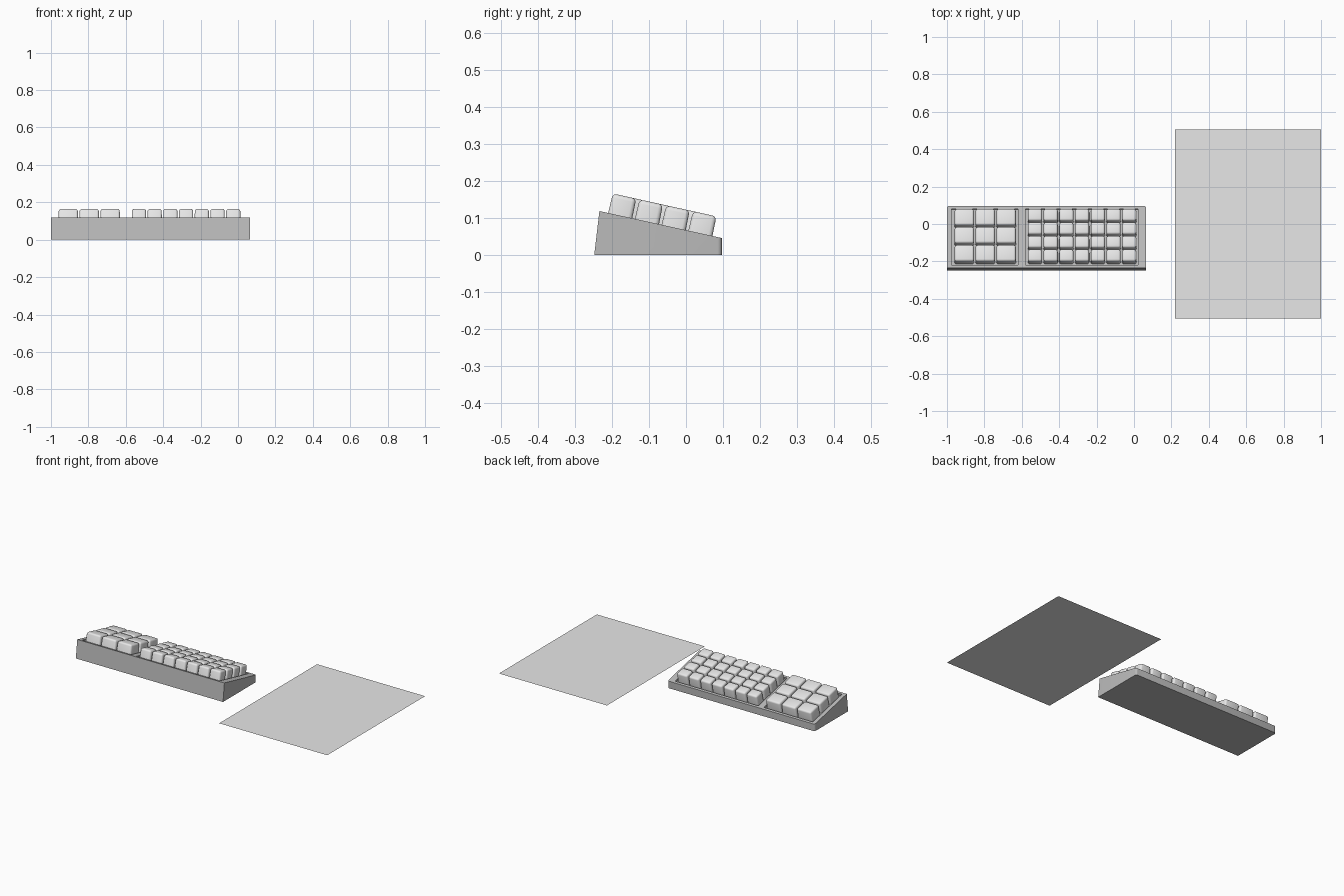
import bpy, bmesh, math
from mathutils import Matrix, Vector

if "Cube" in bpy.data.objects:
    bpy.data.objects.remove(bpy.data.objects["Cube"])


def material(name, v):
    m = bpy.data.materials.new(name)
    m.diffuse_color = (v, v, v, 1)
    m.use_nodes = True
    m.node_tree.nodes["Principled BSDF"].inputs["Base Color"].default_value = m.diffuse_color
    return m


LIGHT = material("light grey", 0.8)
DARK = material("mid grey", 0.5)

# sloped frame of the case top: origin at the high edge, y runs down the slope
SLOPE = math.atan2(0.119 - 0.046, 0.331)
FRAME = Matrix.Translation((0, -0.234, 0.119)) @ Matrix.Rotation(-SLOPE, 4, 'X')


def finish(bm, name, mat):
    bmesh.ops.recalc_face_normals(bm, faces=bm.faces)
    me = bpy.data.meshes.new(name)
    bm.to_mesh(me)
    bm.free()
    me.materials.append(mat)
    ob = bpy.data.objects.new(name, me)
    bpy.context.collection.objects.link(ob)
    return ob


def box(bm, x0, x1, y0, y1, z0, z1):
    mat = Matrix.Translation(((x0 + x1) / 2, (y0 + y1) / 2, (z0 + z1) / 2)) \
        @ Matrix.Diagonal((x1 - x0, y1 - y0, z1 - z0, 1))
    return bmesh.ops.create_cube(bm, size=1, matrix=mat)['verts']


def smooth(ob, angle):
    bpy.ops.object.select_all(action='DESELECT')
    ob.select_set(True)
    bpy.context.view_layer.objects.active = ob
    bpy.ops.object.shade_smooth_by_angle(angle=math.radians(angle))


# wedge-shaped case, rounded upright edges at the low side
bm = bmesh.new()
profile = [(-0.248, 0), (0.097, 0), (0.097, 0.046), (-0.234, 0.119)]
face = bm.faces.new([bm.verts.new((-1, y, z)) for y, z in profile])
ext = bmesh.ops.extrude_face_region(bm, geom=[face])['geom']
bmesh.ops.translate(bm, vec=(1.065, 0, 0),
                    verts=[g for g in ext if isinstance(g, bmesh.types.BMVert)])
low = [e for e in bm.edges if all(v.co.y > 0.09 for v in e.verts)
       and abs(e.verts[0].co.x - e.verts[1].co.x) < 0.01]
bmesh.ops.bevel(bm, geom=low, offset=0.012, segments=4, profile=0.5, affect='EDGES')
case = finish(bm, "case", DARK)

# two shallow trays sunk into the sloping top
bm = bmesh.new()
for x0, x1 in ((-0.975, -0.62), (-0.58, 0.022)):
    box(bm, x0, x1, 0.015, 0.323, -0.015, 0.05)
bm.transform(FRAME)
cutter = finish(bm, "tray_cutter", DARK)
cutter.hide_render = True
cutter.hide_viewport = True
mod = case.modifiers.new("trays", 'BOOLEAN')
mod.operation = 'DIFFERENCE'
mod.solver = 'EXACT'
mod.object = cutter
bpy.context.view_layer.objects.active = case
bpy.ops.object.modifier_apply(modifier=mod.name)
bpy.data.objects.remove(cutter)
smooth(case, 30)


# blocks of soft-edged keys
def key_block(name, x0, x1, cols, rows, gap=0.007):
    bm = bmesh.new()
    v0, v1 = 0.024, 0.313
    px, pv = (x1 - x0 + gap) / cols, (v1 - v0 + gap) / rows
    for i in range(cols):
        for j in range(rows):
            a, b = x0 + i * px, v0 + j * pv
            vs = box(bm, a, a + px - gap, b, b + pv - gap, -0.015, 0.054)
            c = Vector((a + (px - gap) / 2, b + (pv - gap) / 2, 0))
            for v in vs:
                if v.co.z > 0:
                    v.co.x = c.x + (v.co.x - c.x) * 0.97
                    v.co.y = c.y + (v.co.y - c.y) * 0.97
    edges = [e for e in bm.edges if any(v.co.z > 0 for v in e.verts)]
    bmesh.ops.bevel(bm, geom=edges, offset=0.011, segments=3, profile=0.5, affect='EDGES')
    bm.transform(FRAME)
    smooth(finish(bm, name, LIGHT), 60)


key_block("large_keys", -0.96, -0.631, 3, 3)
key_block("small_keys", -0.568, 0.013, 7, 4)

# flat sheet lying beside the keypad
bm = bmesh.new()
bm.faces.new([bm.verts.new(p) for p in
              ((0.218, -0.506, 0), (1, -0.506, 0), (1, 0.506, 0), (0.218, 0.506, 0))])
finish(bm, "sheet", LIGHT)
